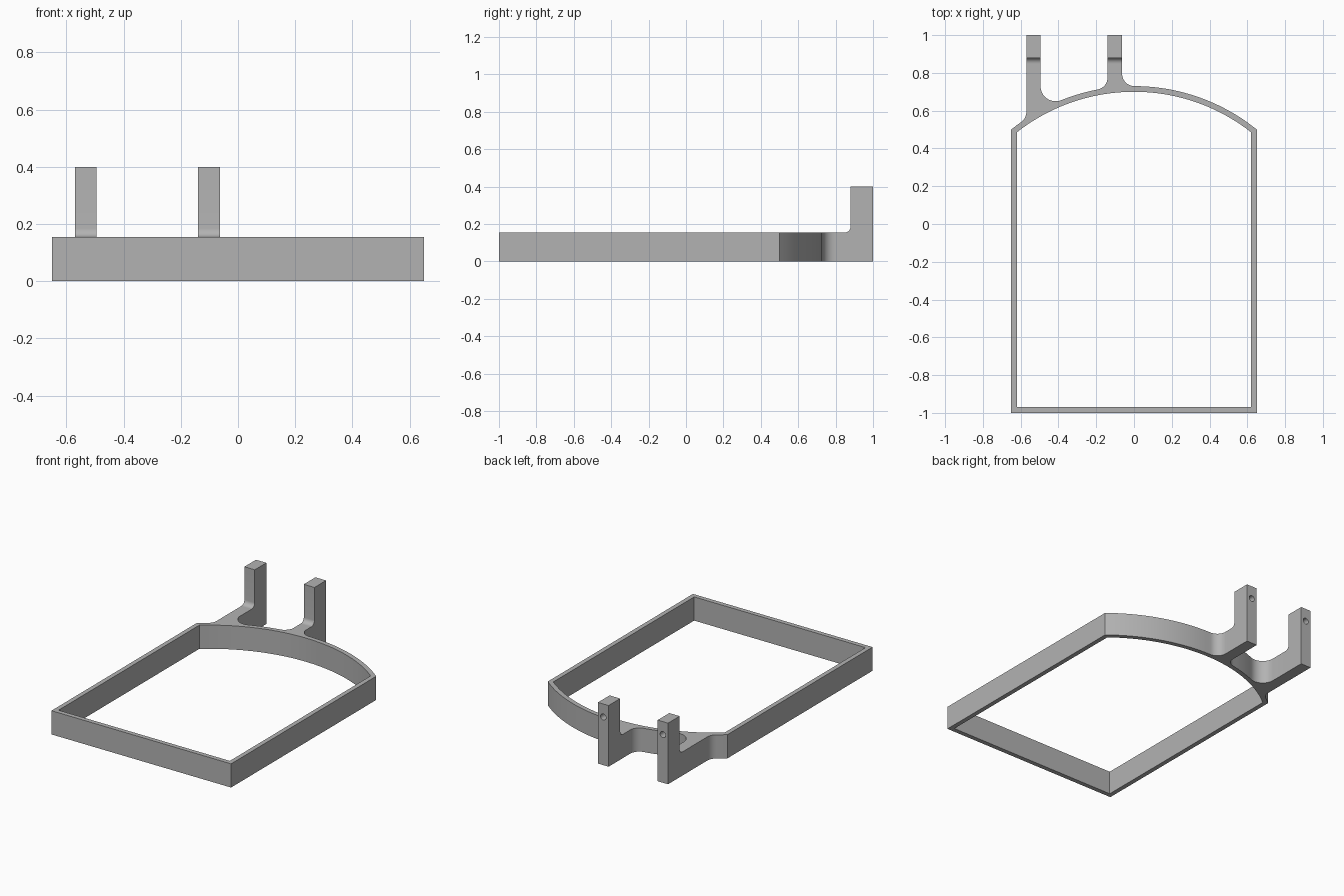
import bpy, bmesh
from math import sin, cos, pi, sqrt, atan2, hypot
from mathutils import Matrix

cube = bpy.data.objects.get("Cube")
if cube:
    bpy.data.objects.remove(cube)

HALF_W, SIDE_TOP, BAND_H, WALL = 0.65, 0.5, 0.155, 0.03
ARC_R, ARC_Y = 1.0335, -0.3035          # bowed back edge
POST_Y, POST_H, POST_R = 0.88, 0.4, 0.03
JOINT_Y = POST_Y - POST_R
HOLE_Z, HOLE_R = 0.315, 0.02
# left edge, right edge, left fillet radius, right fillet radius
ARMS = {"outer": (-0.57, -0.495, 0.065, 0.08),
        "inner": (-0.14, -0.063, 0.065, 0.065)}

grey = bpy.data.materials.new("plain grey")
grey.use_nodes = True
grey.diffuse_color = (0.45, 0.45, 0.45, 1)
grey.node_tree.nodes["Principled BSDF"].inputs["Base Color"].default_value = grey.diffuse_color


def arc(cx, cy, r, a0, a1, n):
    return [(cx + r * cos(a0 + (a1 - a0) * i / n),
             cy + r * sin(a0 + (a1 - a0) * i / n)) for i in range(n + 1)]


def bow(x0, x1, r, n):
    """Points on the bowed edge between two x positions."""
    return arc(0, ARC_Y, r, atan2(sqrt(r * r - x0 * x0), x0),
               atan2(sqrt(r * r - x1 * x1), x1), n)


def fillet(edge, r, side):
    """Curve from the bowed edge up to the arm's straight side."""
    cx = edge + side * r
    cy = ARC_Y + sqrt((ARC_R + r) ** 2 - cx * cx)
    start = atan2(ARC_Y - cy, -cx)
    end = 0 if side < 0 else -pi
    return arc(cx, cy, r, start, end, 10)


def finish(obj):
    obj.data.materials.clear()
    obj.data.materials.append(grey)
    bpy.ops.object.select_all(action='DESELECT')
    obj.select_set(True)
    bpy.context.view_layer.objects.active = obj
    bpy.ops.object.shade_smooth_by_angle(angle=pi / 6)


def add_mesh(name, bm):
    mesh = bpy.data.meshes.new(name)
    bm.to_mesh(mesh)
    bm.free()
    obj = bpy.data.objects.new(name, mesh)
    bpy.context.collection.objects.link(obj)
    return obj


# Plan outline: straight sides, bowed back and two filleted arms
outer = [(HALF_W, -1), (-HALF_W, -1)]
x = -HALF_W
for left, right, r0, r1 in ARMS.values():
    rise, fall = fillet(left, r0, -1), fillet(right, r1, 1)[::-1]
    outer += bow(x, rise[0][0], ARC_R, 8)[:-1] + rise
    outer += [(left, JOINT_Y), (right, JOINT_Y)] + fall[:-1]
    x = fall[-1][0]
outer += bow(x, HALF_W, ARC_R, 24)
in_w = HALF_W - WALL
inner = [(in_w, WALL - 1), (-in_w, WALL - 1)] + bow(-in_w, in_w, ARC_R - WALL, 40)

curve = bpy.data.curves.new("frame_outline", 'CURVE')
curve.dimensions, curve.fill_mode = '2D', 'BOTH'
curve.extrude = BAND_H / 2
for loop in (outer, inner):
    spline = curve.splines.new('POLY')
    spline.points.add(len(loop) - 1)
    for p, (px, py) in zip(spline.points, loop):
        p.co = (px, py, 0, 1)
    spline.use_cyclic_u = True
helper = bpy.data.objects.new("frame_outline", curve)
bpy.context.collection.objects.link(helper)
bpy.context.view_layer.update()
bm = bmesh.new()
bm.from_mesh(helper.evaluated_get(bpy.context.evaluated_depsgraph_get()).to_mesh())
bpy.data.objects.remove(helper)
bmesh.ops.remove_doubles(bm, verts=bm.verts, dist=0.0002)
bmesh.ops.recalc_face_normals(bm, faces=bm.faces)
bmesh.ops.translate(bm, verts=bm.verts, vec=(0, 0, BAND_H / 2))
finish(add_mesh("frame_band", bm))

# Upright posts with a blind hole in the back face
side = [(JOINT_Y, 0), (1, 0), (1, POST_H), (POST_Y, POST_H)]
side += arc(JOINT_Y, BAND_H + POST_R, POST_R, 0, -pi / 2, 8)
for name, (left, right, _, _) in ARMS.items():
    bm = bmesh.new()
    face = bm.faces.new([bm.verts.new((left, y, z)) for y, z in side])
    out = bmesh.ops.extrude_face_region(bm, geom=[face])
    moved = [v for v in out["geom"] if isinstance(v, bmesh.types.BMVert)]
    bmesh.ops.translate(bm, verts=moved, vec=(right - left, 0, 0))
    bmesh.ops.recalc_face_normals(bm, faces=bm.faces)
    post = add_mesh(name + "_post", bm)

    bm = bmesh.new()
    place = Matrix.Translation(((left + right) / 2, 1, HOLE_Z)) @ Matrix.Rotation(pi / 2, 4, 'X')
    bmesh.ops.create_cone(bm, cap_ends=True, segments=24, radius1=HOLE_R,
                          radius2=HOLE_R, depth=0.16, matrix=place)
    cutter = add_mesh(name + "_hole_cutter", bm)
    cutter.hide_render = True
    cutter.hide_set(True)
    cut = post.modifiers.new("hole", 'BOOLEAN')
    cut.operation, cut.solver, cut.object = 'DIFFERENCE', 'EXACT', cutter
    finish(post)
